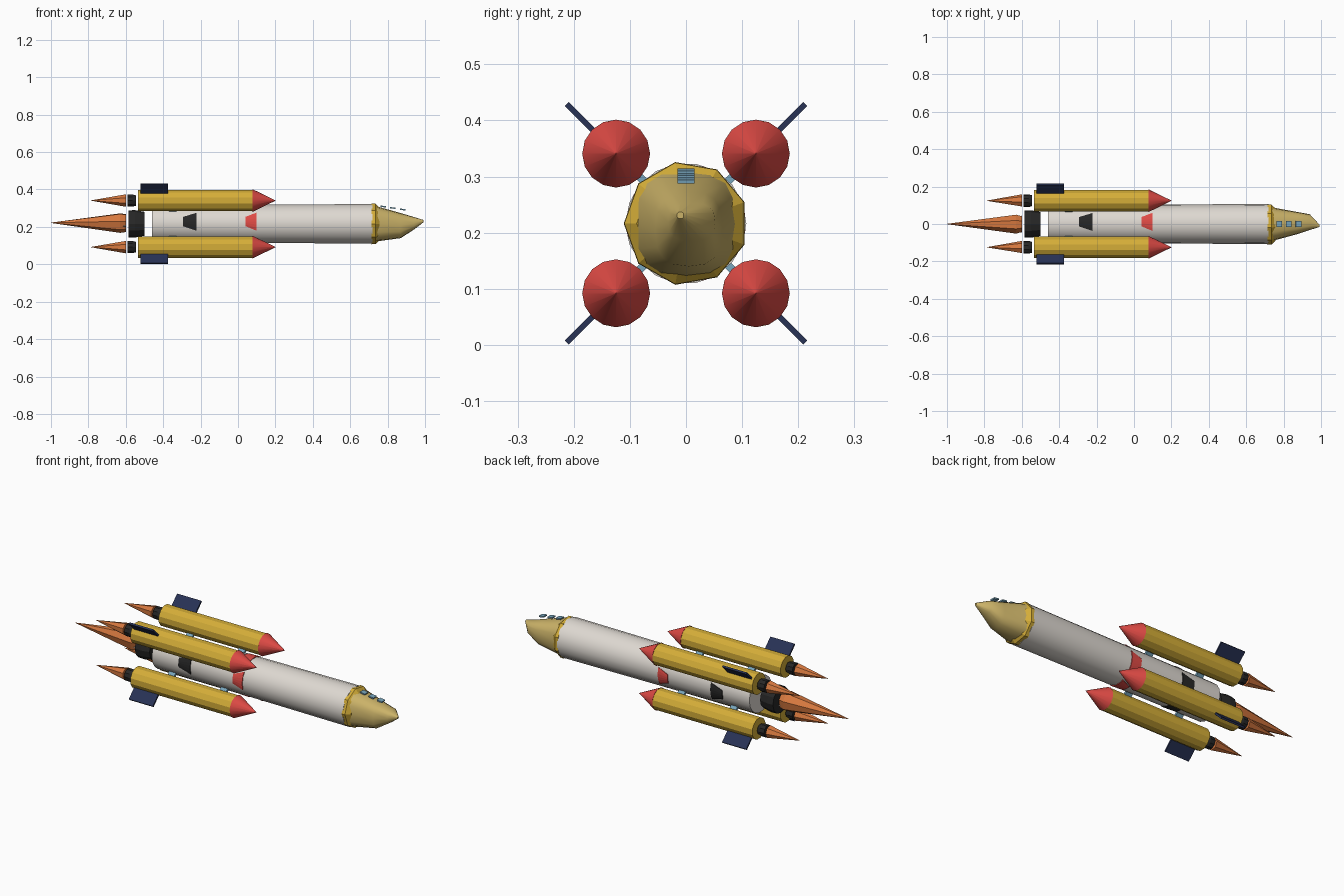
import bpy, bmesh, math
from mathutils import Vector, Matrix

if "Cube" in bpy.data.objects:
    bpy.data.objects.remove(bpy.data.objects["Cube"])

ZC = 0.2165   # height of the rocket axis

def mat(name, c):
    m = bpy.data.materials.new(name)
    m.diffuse_color = (*c, 1)
    m.use_nodes = True
    m.node_tree.nodes["Principled BSDF"].inputs["Base Color"].default_value = m.diffuse_color
    return m

WHITE = mat("off_white", (0.73, 0.69, 0.64))
GOLD = mat("gold_yellow", (0.66, 0.42, 0.04))
CREAM = mat("pale_gold", (0.60, 0.45, 0.14))
RED = mat("red", (0.74, 0.07, 0.06))
BLACK = mat("black", (0.02, 0.02, 0.02))
NAVY = mat("navy", (0.021, 0.032, 0.091))
ORANGE = mat("flame_orange", (0.68, 0.19, 0.05))
BLUE = mat("window_blue", (0.19, 0.38, 0.51))

def finish(name, bm, m, smooth=False):
    bmesh.ops.recalc_face_normals(bm, faces=bm.faces)
    me = bpy.data.meshes.new(name)
    bm.to_mesh(me)
    bm.free()
    me.materials.append(m)
    ob = bpy.data.objects.new(name, me)
    bpy.context.collection.objects.link(ob)
    if smooth:
        bpy.ops.object.select_all(action='DESELECT')
        ob.select_set(True)
        bpy.context.view_layer.objects.active = ob
        bpy.ops.object.shade_smooth_by_angle(angle=math.radians(40))
    return ob

def loft(name, stations, n, m, smooth=False, phase=0.0, power=1.0):
    """Rings along x; each station is (x, y, z, half_y, half_z)."""
    bm = bmesh.new()
    rings = []
    for x, y, z, hy, hz in stations:
        ring = []
        for i in range(n):
            a = phase + 2 * math.pi * i / n
            c, s = math.cos(a), math.sin(a)
            c = math.copysign(abs(c) ** power, c)
            s = math.copysign(abs(s) ** power, s)
            ring.append(bm.verts.new((x, y + hy * c, z + hz * s)))
        rings.append(ring)
    for a, b in zip(rings, rings[1:]):
        for i in range(n):
            j = (i + 1) % n
            bm.faces.new((a[i], a[j], b[j], b[i]))
    bm.faces.new(rings[0])
    bm.faces.new(rings[-1])
    return finish(name, bm, m, smooth)

def turned(name, profile, n, m, y=0.0, z=ZC, **kw):
    return loft(name, [(x, y, z, r, r) for x, r in profile], n, m, **kw)

def box(name, centre, size, m, axis='X', angle=0.0):
    bm = bmesh.new()
    bmesh.ops.create_cube(bm, size=1)
    M = (Matrix.Translation(centre) @ Matrix.Rotation(angle, 4, axis)
         @ Matrix.Diagonal((*size, 1)))
    bmesh.ops.transform(bm, matrix=M, verts=bm.verts)
    return finish(name, bm, m)

def core_radius(x):
    return 0.1 + 0.0075 * (x + 0.46) / 1.18

# Core body, engine bell and exhaust
turned("core_body", [(-0.46, 0.1), (0.72, core_radius(0.72))], 18, WHITE, smooth=True)
turned("core_nozzle", [(-0.585, 0.072), (-0.55, 0.073), (-0.50, 0.064)], 12, BLACK)
loft("core_flame", [(-0.60, 0, 0.222, 0.043, 0.05), (-0.63, 0, 0.222, 0.052, 0.054),
                    (-1.0, 0, 0.222, 0.001, 0.001)], 7, ORANGE, phase=0.3)
loft("core_flame_heart", [(-0.60, 0, 0.204, 0.045, 0.012),
                          (-0.72, -0.02, 0.21, 0.001, 0.001)], 6, WHITE)

# Painted trapezoid patches between the boosters
def patch(name, x0, x1, m, quarter):
    bm = bmesh.new()
    mid = quarter * math.pi / 2 - 0.12
    rows = []
    for x, half in ((x0, 0.24), (x1, 0.48)):
        r = core_radius(x) + 0.003
        rows.append([bm.verts.new((x, r * math.cos(mid + half * k / 3),
                                   ZC + r * math.sin(mid + half * k / 3)))
                     for k in range(-3, 4)])
    for i in range(6):
        bm.faces.new((rows[0][i], rows[1][i], rows[1][i + 1], rows[0][i + 1]))
    ext = bmesh.ops.extrude_face_region(bm, geom=bm.faces[:])
    for v in (g for g in ext["geom"] if isinstance(g, bmesh.types.BMVert)):
        radial = Vector((0, v.co.y, v.co.z - ZC)).normalized()
        v.co -= radial * 0.006
    finish(name, bm, m)

for q in range(4):
    patch("black_patch_%d" % q, -0.295, -0.222, BLACK, q)
    patch("red_patch_%d" % q, 0.04, 0.10, RED, q)

# Nose: faceted collar and squarish skewed cone
turned("nose_collar", [(0.715, 0.111), (0.735, 0.110), (0.757, 0.088)], 9, GOLD, phase=0.35)
loft("nose_cone", [(0.735, 0, ZC, 0.092, 0.094), (0.76, 0, 0.215, 0.085, 0.09),
                   (0.87, 0.005, 0.207, 0.06, 0.067), (0.94, 0.01, 0.219, 0.042, 0.034),
                   (0.992, -0.010, 0.231, 0.006, 0.006)], 16, CREAM,
     smooth=True, power=0.75)

# Row of windows above the nose
for i in range(3):
    box("window_%d" % i, (0.776 + 0.052 * i, 0, 0.309 - 0.008 * i),
        (0.03, 0.03, 0.007), BLUE, 'Y', 0.15)

# Four boosters on the diagonals
for sy in (-1, 1):
    for sz in (-1, 1):
        tag = ("left" if sy < 0 else "right") + ("_upper" if sz > 0 else "_lower")
        y, z = 0.1245 * sy, ZC + 0.1245 * sz
        turned("booster_body_" + tag, [(-0.535, 0.059), (0.08, 0.059)], 12, GOLD, y, z,
               phase=math.pi / 12)
        turned("booster_nose_" + tag, [(0.078, 0.0605), (0.20, 0.001)], 16, RED, y, z,
               smooth=True)
        turned("booster_nozzle_" + tag, [(-0.59, 0.034), (-0.563, 0.034), (-0.545, 0.029)],
               10, BLACK, y, z)
        turned("booster_flame_" + tag, [(-0.60, 0.034), (-0.785, 0.001)], 7, ORANGE, y, z)
        # Diagonal fin and the struts to the core
        ang = math.atan2(sz, sy)
        d = Vector((0, math.cos(ang), math.sin(ang)))
        axis = Vector((0, 0, ZC))
        box("fin_" + tag, axis + d * 0.2615 + Vector((-0.447, 0, 0)),
            (0.148, 0.078, 0.01), NAVY, 'X', ang)
        for k, x in enumerate((-0.35, -0.03)):
            box("strut_%s_%d" % (tag, k), axis + d * 0.11 + Vector((x, 0, 0)),
                (0.04, 0.04, 0.014), BLUE, 'X', ang)
